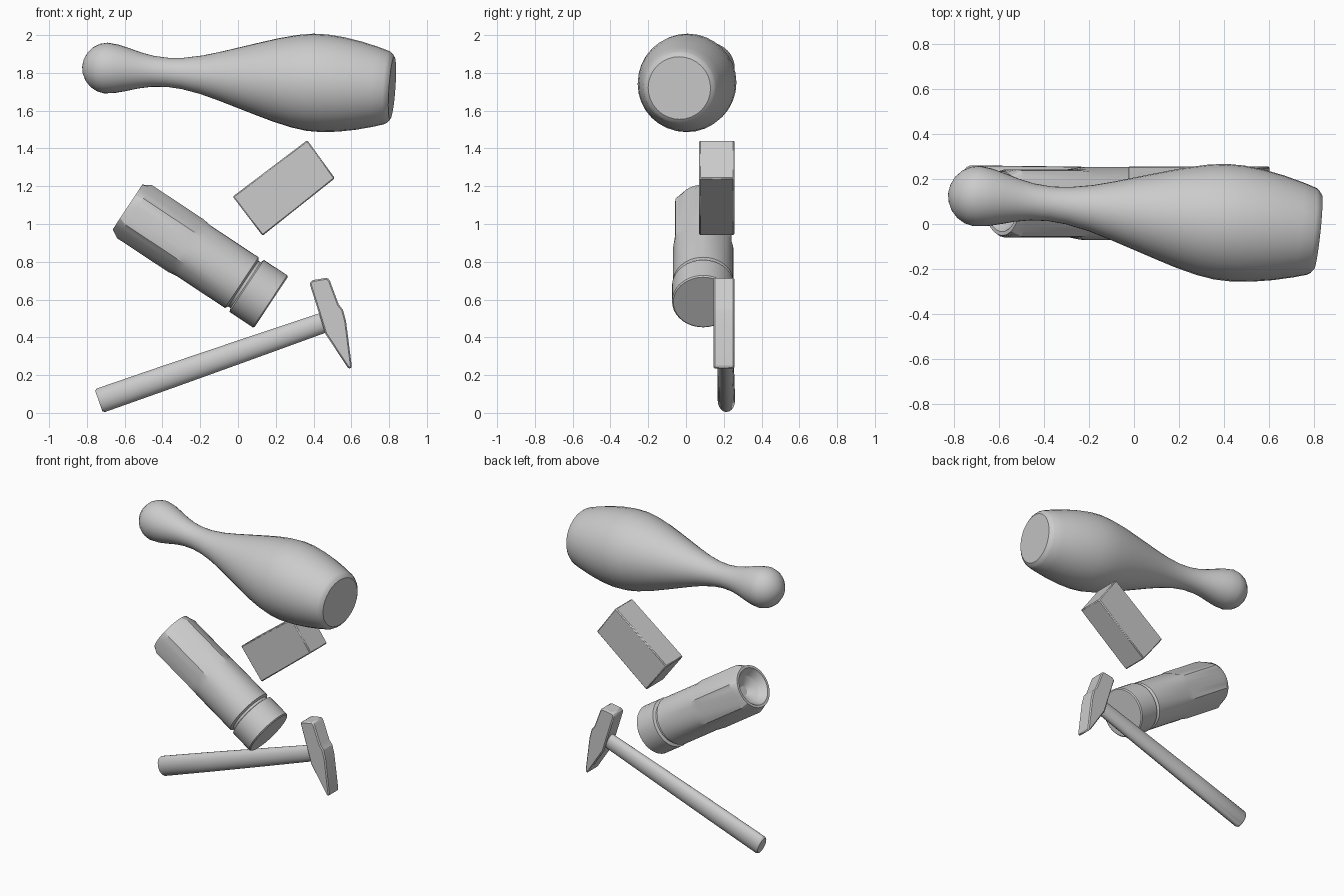
import bpy, bmesh, math
from mathutils import Vector

if "Cube" in bpy.data.objects:
    bpy.data.objects.remove(bpy.data.objects["Cube"])


def make_object(name, bm, angle):
    bmesh.ops.recalc_face_normals(bm, faces=bm.faces[:])
    mesh = bpy.data.meshes.new(name)
    bm.to_mesh(mesh)
    bm.free()
    ob = bpy.data.objects.new(name, mesh)
    bpy.context.collection.objects.link(ob)
    bpy.ops.object.select_all(action='DESELECT')
    ob.select_set(True)
    bpy.context.view_layer.objects.active = ob
    bpy.ops.object.shade_smooth_by_angle(angle=math.radians(angle))
    return ob


def turned(name, start, end, rings, segs, depth=1.0, angle=30):
    """Rings are (distance, radius, hex apothem or None) along start -> end."""
    o = Vector(start)
    d = (Vector(end) - o).normalized()
    y = Vector((0, 1, 0))
    u = (y - d * y.dot(d)).normalized()
    v = d.cross(u)
    bm = bmesh.new()
    loops = []
    for s, r, hexa in rings:
        loop = []
        for i in range(segs):
            a = math.tau * i / segs
            off = (a + math.pi / 6) % (math.pi / 3) - math.pi / 6
            q = min(r, hexa / math.cos(off)) if hexa else r
            loop.append(bm.verts.new(o + d * s + u * q * depth * math.cos(a) + v * q * math.sin(a)))
        loops.append(loop)
    for a, b in zip(loops, loops[1:]):
        for i in range(segs):
            j = (i + 1) % segs
            bm.faces.new((a[i], a[j], b[j], b[i]))
    bm.faces.new(loops[0])
    bm.faces.new(loops[-1])
    return make_object(name, bm, angle)


def slab(name, outline, y0, y1, bevel):
    """Front-view outline pushed through from y0 to y1, with eased edges."""
    bm = bmesh.new()
    face = bm.faces.new([bm.verts.new((x, y0, z)) for x, z in outline])
    ext = bmesh.ops.extrude_face_region(bm, geom=[face])
    verts = [g for g in ext['geom'] if isinstance(g, bmesh.types.BMVert)]
    bmesh.ops.translate(bm, verts=verts, vec=(0, y1 - y0, 0))
    ob = make_object(name, bm, 20)
    mod = ob.modifiers.new("eased_edges", 'BEVEL')
    mod.width = bevel
    mod.segments = 1
    return ob


# Skittle pin lying on its side: round head, slim neck, wide belly, flat base
head_r = 0.135
pin = [(-head_r * math.cos(t), head_r * math.sin(t), None)
       for t in (0.06, 0.3, 0.6, 0.9, 1.2, 1.5)]
pin += [(s, r, None) for s, r in (
    (0.05, 0.128), (0.11, 0.113), (0.17, 0.096), (0.24, 0.082), (0.32, 0.077),
    (0.40, 0.083), (0.50, 0.102), (0.60, 0.130), (0.70, 0.161), (0.80, 0.192),
    (0.90, 0.222), (1.00, 0.246), (1.08, 0.258), (1.16, 0.259), (1.25, 0.250),
    (1.34, 0.234), (1.43, 0.212), (1.49, 0.194), (1.505, 0.184), (1.518, 0.166))]
turned("pin", (-0.69, 0.123, 1.825), (0.815, -0.035, 1.72), pin, 32)

# Hexagonal socket tool: recessed hex end, round barrel, groove and end cap
barrel = [(0.09, 0.03, None), (0.05, 0.09, None), (0.0, 0.125, None),
          (0.0, 0.142, None), (0.045, 0.168, 0.150), (0.37, 0.168, 0.150),
          (0.42, 0.161, None), (0.725, 0.161, None), (0.735, 0.145, None),
          (0.75, 0.145, None), (0.757, 0.165, None), (0.905, 0.165, None),
          (0.912, 0.158, None)]
turned("socket_tool", (-0.585, 0.091, 1.09), (0.175, 0.091, 0.587), barrel, 36, 1.0, 20)

# Rectangular block
slab("block", [(0.367, 1.444), (0.513, 1.242), (0.13, 0.938), (-0.028, 1.145)],
     0.07, 0.256, 0.006)

# Hammer handle with oval section, running into the head
handle = [(0.0, 0.058, None), (0.012, 0.066, None), (0.4, 0.064, None),
          (0.8, 0.060, None), (1.2, 0.055, None), (1.33, 0.053, None)]
turned("hammer_handle", (-0.737, 0.214, 0.063), (0.453, 0.205, 0.478), handle, 20, 0.7)

# Hammer head: square striking face, swollen eye, tapering peen
slab("hammer_head", [(0.379, 0.685), (0.391, 0.702), (0.474, 0.716), (0.487, 0.698),
                     (0.533, 0.575), (0.556, 0.545), (0.572, 0.485), (0.602, 0.25),
                     (0.597, 0.232), (0.583, 0.236), (0.462, 0.42), (0.428, 0.53)],
     0.145, 0.256, 0.008)
